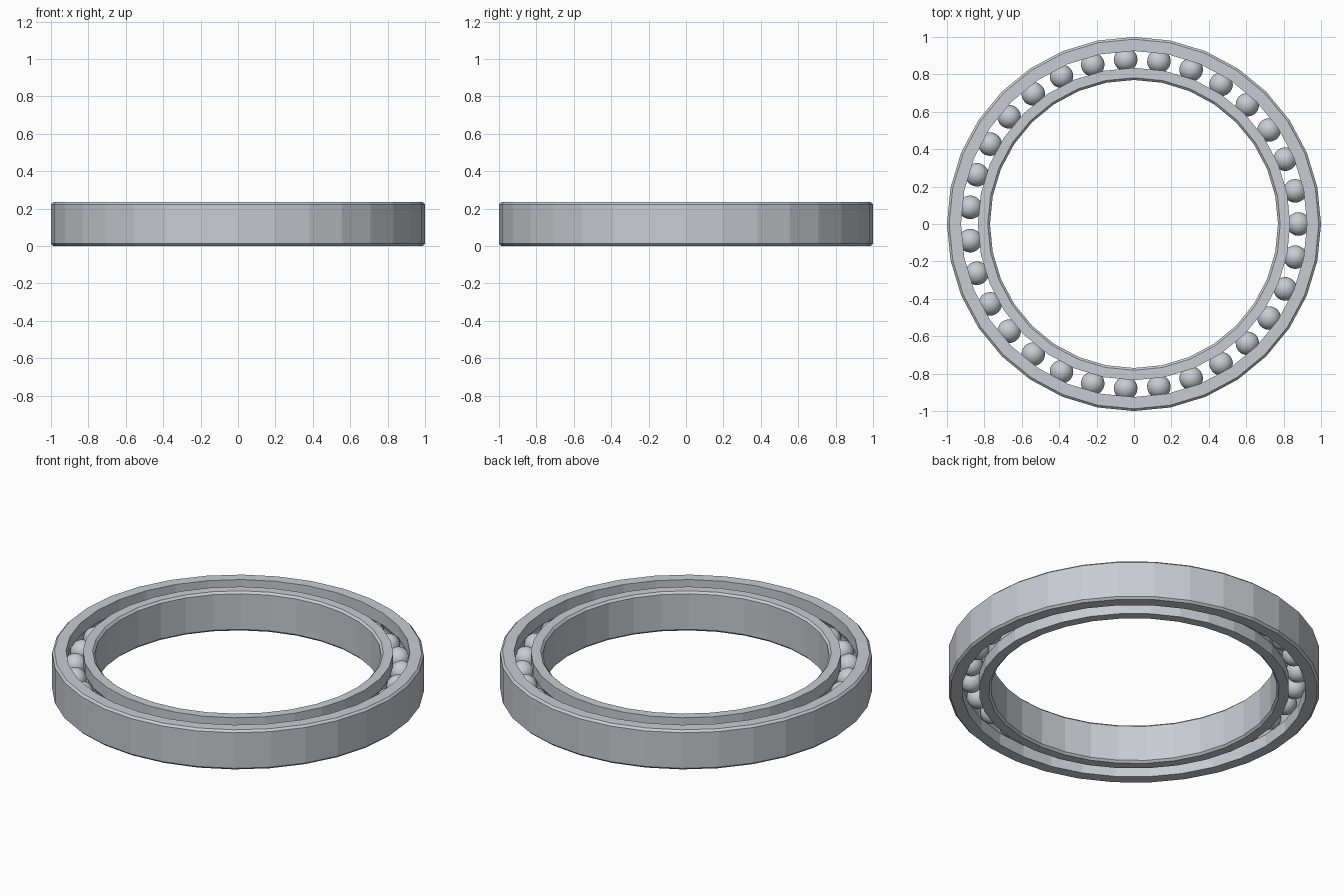
import bpy
import bmesh
from math import cos, sin, asin, pi, tau

cube = bpy.data.objects.get("Cube")
if cube:
    bpy.data.objects.remove(cube, do_unlink=True)

HEIGHT = 0.235
MID = HEIGHT / 2
CHAMFER = 0.012
SIDES = 32
BALLS = 31
PITCH = 0.88        # radius of the circle of ball centres
BALL_R = 0.063
HALF_GAP = 0.045    # half the open space between the races

steel = bpy.data.materials.new("brushed steel grey")
steel.use_nodes = True
colour = (0.58, 0.60, 0.64, 1)
steel.diffuse_color = colour
steel.node_tree.nodes["Principled BSDF"].inputs["Base Color"].default_value = colour


def add_object(name, bm):
    mesh = bpy.data.meshes.new(name)
    bm.to_mesh(mesh)
    bm.free()
    mesh.materials.append(steel)
    obj = bpy.data.objects.new(name, mesh)
    bpy.context.collection.objects.link(obj)
    return obj


def race_profile(rim, side):
    """Closed (radius, z) section; side is +1 for the outer race, -1 for the inner."""
    wall = PITCH + side * HALF_GAP
    pts = [(wall, 0), (rim - side * CHAMFER, 0), (rim, CHAMFER),
           (rim, HEIGHT - CHAMFER), (rim - side * CHAMFER, HEIGHT), (wall, HEIGHT)]
    # Curved ball groove in the wall
    groove_r = BALL_R + 0.001
    limit = pi / 2 - asin(HALF_GAP / groove_r)
    for i in range(9):
        a = limit * (1 - i / 4)
        pts.append((PITCH + side * groove_r * cos(a), MID + groove_r * sin(a)))
    return pts


def add_race(name, rim, side):
    bm = bmesh.new()
    rings = []
    for i in range(SIDES):
        a = tau * i / SIDES
        rings.append([bm.verts.new((r * cos(a), r * sin(a), z))
                      for r, z in race_profile(rim, side)])
    for i, ring in enumerate(rings):
        following = rings[(i + 1) % SIDES]
        for j in range(len(ring)):
            k = (j + 1) % len(ring)
            bm.faces.new((ring[j], following[j], following[k], ring[k]))
    bmesh.ops.recalc_face_normals(bm, faces=bm.faces)
    return add_object(name, bm)


# Faceted races
add_race("outer_race", 1.0, 1)
add_race("inner_race", 0.77, -1)

# Smooth balls, sharing one mesh
bm = bmesh.new()
bmesh.ops.create_uvsphere(bm, u_segments=24, v_segments=16, radius=BALL_R)
for face in bm.faces:
    face.smooth = True
first = add_object("ball_1", bm)
for i in range(BALLS):
    ball = first if i == 0 else bpy.data.objects.new(f"ball_{i + 1}", first.data)
    if i:
        bpy.context.collection.objects.link(ball)
    a = tau * i / BALLS
    ball.location = (PITCH * cos(a), PITCH * sin(a), MID)
    ball.rotation_euler.z = a
